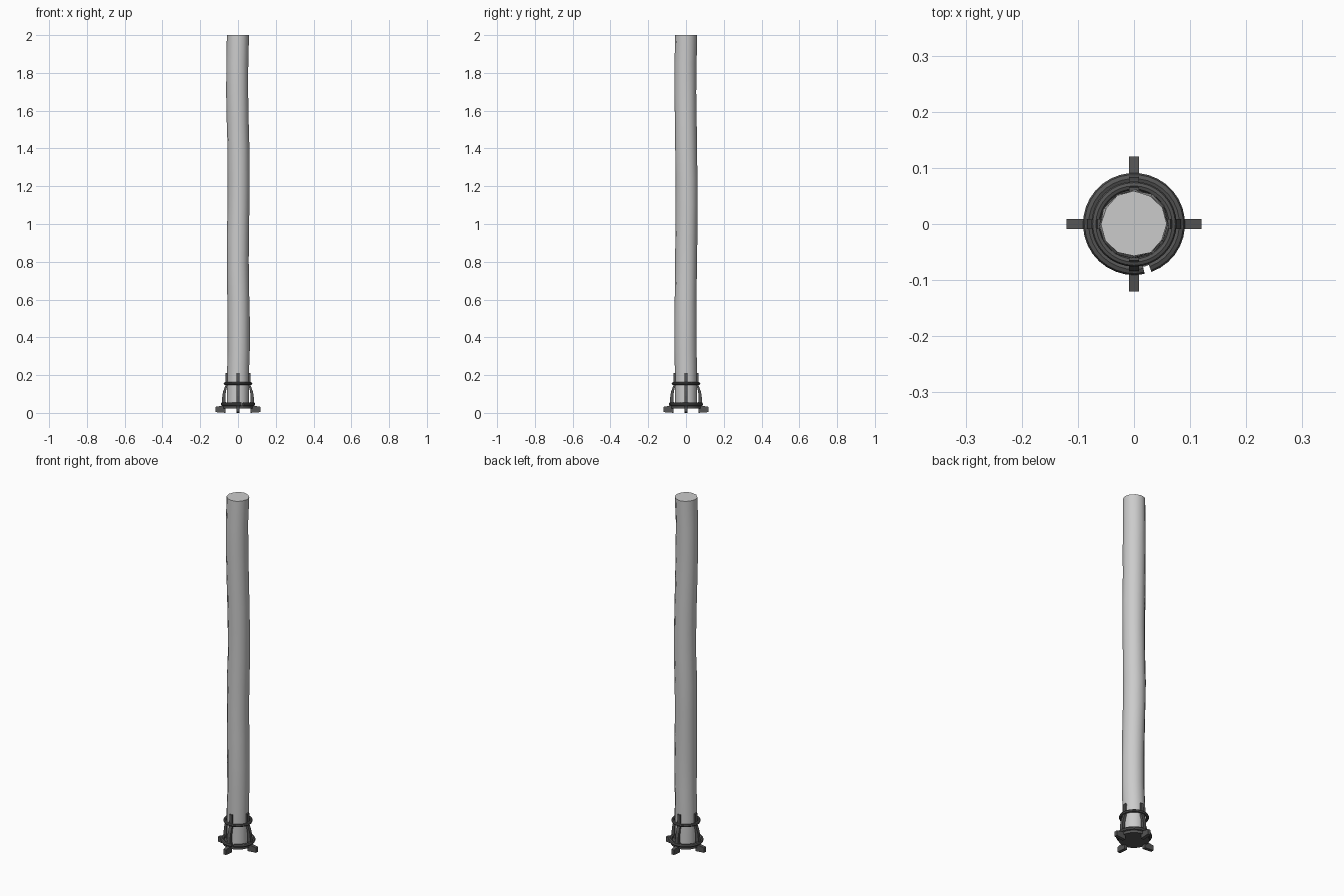
import bpy, bmesh, random
from math import sin, cos, pi, radians

if "Cube" in bpy.data.objects:
    bpy.data.objects.remove(bpy.data.objects["Cube"])

random.seed(4)
dark = bpy.data.materials.new("dark_metal")
dark.diffuse_color = (0.09, 0.09, 0.09, 1)
dark.use_nodes = True
dark.node_tree.nodes["Principled BSDF"].inputs["Base Color"].default_value = dark.diffuse_color


def finish(name, bm, mat=None, smooth=False):
    bmesh.ops.recalc_face_normals(bm, faces=bm.faces[:])
    me = bpy.data.meshes.new(name)
    bm.to_mesh(me)
    bm.free()
    ob = bpy.data.objects.new(name, me)
    bpy.context.collection.objects.link(ob)
    if mat:
        me.materials.append(mat)
    if smooth:
        bpy.context.view_layer.objects.active = ob
        ob.select_set(True)
        bpy.ops.object.shade_smooth_by_angle(angle=radians(40))
        ob.select_set(False)
    return ob


def skin(bm, loops, closed=False):
    """Bridge equal-size vertex loops; cap the ends unless closed."""
    n = len(loops[0])
    pairs = list(zip(loops, loops[1:])) + ([(loops[-1], loops[0])] if closed else [])
    for a, b in pairs:
        for i in range(n):
            j = (i + 1) % n
            bm.faces.new((a[i], a[j], b[j], b[i]))
    if not closed:
        bm.faces.new(loops[0])
        bm.faces.new(loops[-1])


# Slightly crooked wooden pole
bm = bmesh.new()
loops = []
for k in range(14):
    z = 0.035 + (2 - 0.035) * k / 13
    cx = -0.004 * sin(2 * pi * (z - 0.75) / 1.3) if 0.3 < z < 0.8 else 0.004 * sin(2 * pi * (z - 0.95) / 1.1)
    cy = 0.003 * sin(2 * pi * (z - 0.8) / 1.3)
    if z < 0.3 or z > 1.9:
        cx = cy = 0
    loop = []
    for i in range(12):
        a = 2 * pi * i / 12
        r = 0.058 + random.uniform(-0.0012, 0.0012)
        loop.append(bm.verts.new((cx + r * cos(a), cy + r * sin(a), z)))
    loops.append(loop)
skin(bm, loops)
finish("pole", bm, smooth=True)


def ring(name, radius, z, hr, hz, start=0, sweep=360):
    """Bevelled band around the pole, open if the sweep is under 360."""
    bm = bmesh.new()
    full = sweep >= 360
    n = 32
    loops = []
    for k in range(n if full else n + 1):
        a = radians(start + sweep * k / n)
        loops.append([bm.verts.new(((radius + hr * cos(t)) * cos(a),
                                    (radius + hr * cos(t)) * sin(a), z + hz * sin(t)))
                      for t in [2 * pi * i / 8 for i in range(8)]])
    skin(bm, loops, full)
    finish(name, bm, dark, True)


# Upper clamp ring and split lower ring
ring("upper_ring", 0.068, 0.155, 0.008, 0.008)
ring("lower_ring", 0.081, 0.046, 0.010, 0.010, -70, 352)

# Plate under the pole
bm = bmesh.new()
bmesh.ops.create_cone(bm, cap_ends=True, segments=24, radius1=0.078, radius2=0.078, depth=0.016)
bmesh.ops.translate(bm, verts=bm.verts[:], vec=(0, 0, 0.031))
finish("base_plate", bm, dark, True)

# Four bent straps with flat feet: (inner r, outer r, z) pairs up the strap
strap = [(0.064, 0.086, 0.035), (0.066, 0.083, 0.09), (0.064, 0.078, 0.115),
         (0.056, 0.067, 0.145), (0.055, 0.065, 0.21)]
for side, name in enumerate(("right", "back", "left", "front")):
    a = side * pi / 2

    def place(bm, r, w, z):
        return bm.verts.new((r * cos(a) - w * sin(a), r * sin(a) + w * cos(a), z))

    bm = bmesh.new()
    skin(bm, [[place(bm, r, w, z) for r, w in
               ((ri, -0.009), (ro, -0.009), (ro, 0.009), (ri, 0.009))]
              for ri, ro, z in strap])
    finish(name + "_strap", bm, dark)
    bm = bmesh.new()
    foot = [(0.065, 0), (0.12, 0.004), (0.12, 0.032), (0.085, 0.038), (0.065, 0.038)]
    skin(bm, [[place(bm, r, w, z) for r, z in foot] for w in (-0.009, 0.009)])
    finish(name + "_foot", bm, dark)
